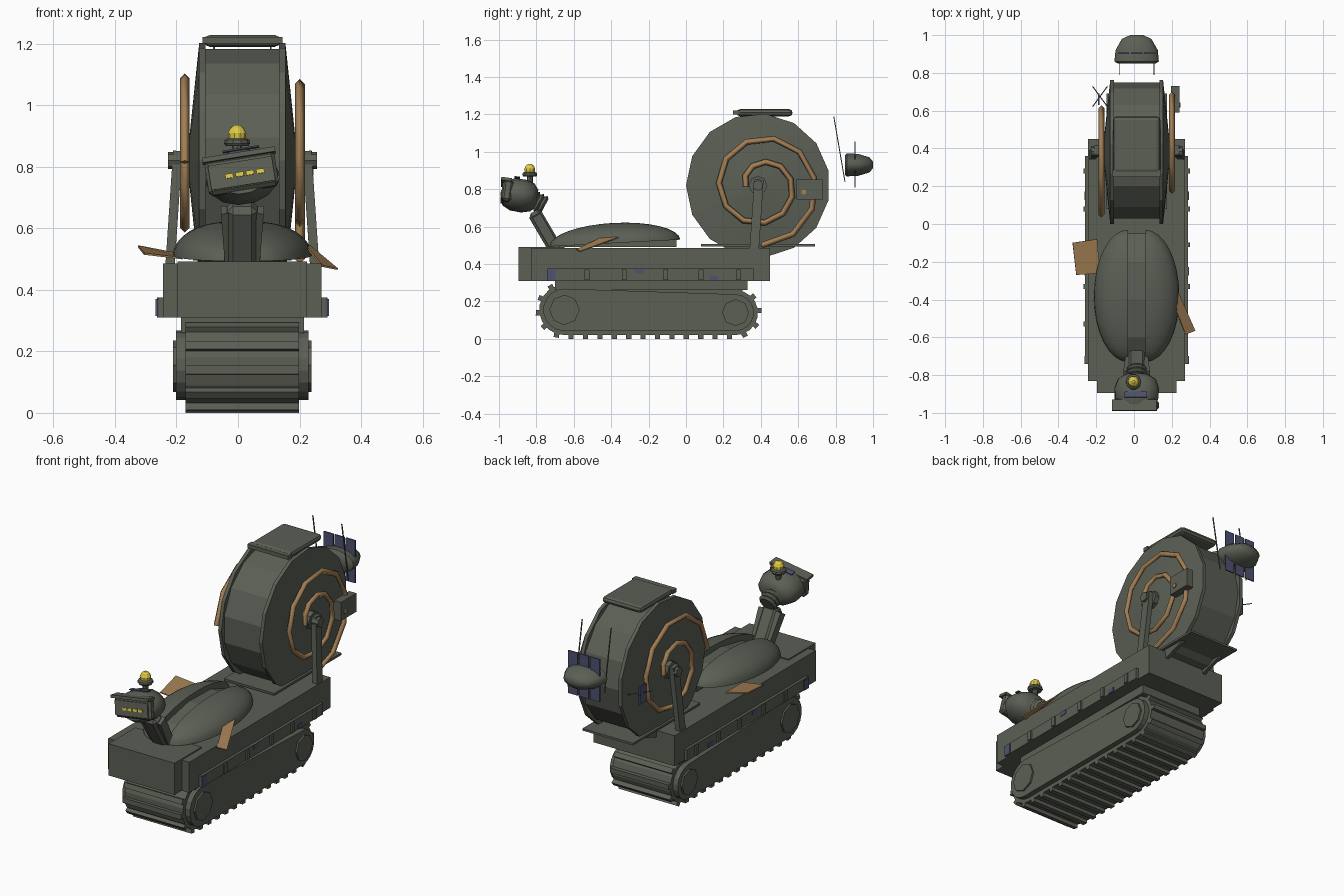
import bpy, bmesh
from math import pi, sin, cos, atan2, acos, hypot, radians
from mathutils import Vector, Matrix, Euler

if "Cube" in bpy.data.objects:
    bpy.data.objects.remove(bpy.data.objects["Cube"])


def material(name, rgb):
    m = bpy.data.materials.new(name)
    m.use_nodes = True
    m.diffuse_color = (*rgb, 1)
    m.node_tree.nodes["Principled BSDF"].inputs["Base Color"].default_value = (*rgb, 1)
    return m


HULL = material("olive grey", (0.105, 0.115, 0.09))
BROWN = material("copper brown", (0.36, 0.21, 0.09))
YELLOW = material("lamp yellow", (0.75, 0.6, 0.06))
BLUE = material("slate blue", (0.075, 0.085, 0.16))
CX = 0.014                       # centre line of the machine


def add(name, bm, mat=HULL, smooth=False):
    bmesh.ops.recalc_face_normals(bm, faces=bm.faces)
    me = bpy.data.meshes.new(name)
    bm.to_mesh(me)
    bm.free()
    me.materials.append(mat)
    ob = bpy.data.objects.new(name, me)
    bpy.context.collection.objects.link(ob)
    if smooth:
        bpy.ops.object.select_all(action="DESELECT")
        ob.select_set(True)
        bpy.context.view_layer.objects.active = ob
        bpy.ops.object.shade_smooth_by_angle(angle=radians(40))
    return ob


def bevel(ob, width, segments=1):
    mod = ob.modifiers.new("Bevel", "BEVEL")
    mod.width, mod.segments = width, segments
    return ob


def cube(bm, centre, size, rot=None):
    m = Matrix.Translation(centre) @ (rot or Matrix()) @ Matrix.Diagonal((*size, 1))
    bmesh.ops.create_cube(bm, size=1, matrix=m)


def box(name, x, y, z, mat=HULL, rot=(0, 0, 0)):
    """Box from its three (low, high) ranges."""
    bm = bmesh.new()
    cube(bm, [sum(r) / 2 for r in (x, y, z)], [r[1] - r[0] for r in (x, y, z)],
         Euler([radians(a) for a in rot]).to_matrix().to_4x4())
    return add(name, bm, mat)


def strut(name, a, b, w, d, mat=HULL):
    a, b = Vector(a), Vector(b)
    rot = Vector((0, 0, 1)).rotation_difference(b - a).to_matrix().to_4x4()
    bm = bmesh.new()
    cube(bm, (a + b) / 2, (w, d, (b - a).length), rot)
    return add(name, bm, mat)


def prism(name, pts, x0, x1, mat=HULL):
    """Side profile of (y, z) points extruded across x."""
    bm = bmesh.new()
    f = bm.faces.new([bm.verts.new((x0, y, z)) for y, z in pts])
    new = bmesh.ops.extrude_face_region(bm, geom=[f])["geom"]
    bmesh.ops.translate(bm, vec=(x1 - x0, 0, 0),
                        verts=[v for v in new if isinstance(v, bmesh.types.BMVert)])
    return add(name, bm, mat)


def lathe(name, profile, segs, origin, axis, mat=HULL, smooth=False, phase=0):
    """Profile of (along, radius) points turned about an axis."""
    rot = Vector((0, 0, 1)).rotation_difference(Vector(axis)).to_matrix()
    bm = bmesh.new()
    rings = [[bm.verts.new(Vector(origin) + rot @ Vector(
        (r * cos(2 * pi * i / segs + phase), r * sin(2 * pi * i / segs + phase), h)))
        for i in range(segs)] for h, r in profile]
    for p, q in zip(rings, rings[1:]):
        for i in range(segs):
            j = (i + 1) % segs
            bm.faces.new((p[i], p[j], q[j], q[i]))
    bm.faces.new(rings[0])
    bm.faces.new(rings[-1])
    return add(name, bm, mat, smooth)


def plate(name, pts, mat, thick=0.006):
    bm = bmesh.new()
    bm.faces.new([bm.verts.new(p) for p in pts])
    ob = add(name, bm, mat)
    ob.modifiers.new("Solid", "SOLIDIFY").thickness = thick
    return ob


# --- track unit: belt around a large front and a smaller rear wheel
WHEELS = ((-0.65, 0.155, 0.135), (0.265, 0.14, 0.12))


def belt(inset=0):
    (y1, z1, r1), (y2, z2, r2) = WHEELS
    t0 = atan2(z2 - z1, y2 - y1)
    phi = acos((r1 - r2) / hypot(y2 - y1, z2 - z1))
    pts = []
    for y, z, r, a, b in ((y1, z1, r1, t0 + phi, t0 + 2 * pi - phi), (y2, z2, r2, t0 - phi, t0 + phi)):
        for i in range(10):
            t = a + (b - a) * i / 9
            pts.append(Vector((y + (r - inset) * cos(t), z + (r - inset) * sin(t))))
    return pts


prism("track_belt", belt(), CX - 0.185, CX + 0.185)
prism("track_frame", belt(0.022), CX - 0.215, CX + 0.215)
loop, bm, walk = belt(), bmesh.new(), 0.0
for p, q in zip(loop, loop[1:] + loop[:1]):
    length, d = (q - p).length, (q - p).normalized()
    while walk < length:
        c = p + d * walk + Vector((d.y, -d.x)) * 0.008
        cube(bm, (CX, c.x, c.y), (0.37, 0.028, 0.024), Matrix.Rotation(atan2(d.y, d.x), 4, "X"))
        walk += 0.077
    walk -= length
add("track_cleats", bm)
for (y, z, r), label in zip(WHEELS, ("front", "rear")):
    lathe(label + "_hub", [(-0.225, r * 0.6), (0.225, r * 0.6)], 8, (CX, y, z), (1, 0, 0))

# --- chassis
box("under_deck", (CX - 0.2, CX + 0.2), (-0.7, 0.33), (0.26, 0.32))
box("chassis", (CX - 0.257, CX + 0.257), (-0.83, 0.45), (0.31, 0.485))
box("nose_block", (CX - 0.21, CX + 0.21), (-0.895, -0.65), (0.31, 0.492))
for s, side in ((1, "left"), (-1, "right")):
    def span(a, b):
        return sorted((CX + s * a, CX + s * b))
    box(side + "_fender", span(0.25, 0.273), (-0.74, 0.36), (0.31, 0.375))
    for i, y in enumerate((-0.53, -0.33, -0.11, 0.08, 0.28)):
        box(f"{side}_latch_{i}", span(0.26, 0.282), (y - 0.013, y + 0.013), (0.315, 0.37))
    for y, z, h in ((-0.72, 0.34, 0.06), (-0.25, 0.362, 0.025), (0.15, 0.325, 0.025)):
        box(side + "_blue_panel", span(0.27, 0.277), (y - 0.022, y + 0.022), (z - h / 2, z + h / 2), BLUE)

# --- shell: two wing cases either side of a spine
    bm = bmesh.new()
    bmesh.ops.create_uvsphere(bm, u_segments=32, v_segments=16, radius=1)
    for co, no in (((0, 0, 0), (-s, 0, 0)), ((0, 0, 0), (0, 0, -1))):
        geom = bm.verts[:] + bm.edges[:] + bm.faces[:]
        cut = bmesh.ops.bisect_plane(bm, geom=geom, plane_co=co, plane_no=no, clear_outer=True, dist=1e-5)
        bmesh.ops.holes_fill(bm, edges=[e for e in bm.edges if e.is_boundary])
    bmesh.ops.transform(bm, verts=bm.verts, matrix=Matrix.Translation((CX + s * 0.046, -0.38, 0.512))
                        @ Matrix.Rotation(radians(3), 4, "X") @ Matrix.Diagonal((0.18, 0.35, 0.108, 1)))
    add(side + "_wing_case", bm, smooth=True)

# --- drum supports
    strut(side + "_support", (CX + s * 0.235, 0.365, 0.48), (CX + s * 0.21, 0.39, 0.85), 0.03, 0.05)
    lathe(side + "_axle_cap", [(0.17, 0.05), (0.2, 0.05), (0.2, 0.028), (0.242, 0.028)], 8,
          (CX, 0.385, 0.82), (s, 0, 0))

# --- dished drum flange
    lathe(side + "_flange", [(0.12, 0.385), (0.14, 0.385), (0.174, 0.06), (0.174, 0.01)], 15,
          (CX, 0.385, 0.82), (s, 0, 0), phase=-pi / 2)

# --- spiral coil on the flange
    curve = bpy.data.curves.new(side + "_coil", "CURVE")
    curve.dimensions, curve.bevel_depth, curve.bevel_resolution = "3D", 0.016, 0
    curve.use_fill_caps = True
    turns = 1.75 if s > 0 else 1.5
    n = int(turns * 11)
    spline = curve.splines.new("POLY")
    spline.points.add(n)
    for i, pt in enumerate(spline.points):
        k = i / n
        t, r = 2 * pi * turns * k, 0.085 + 0.23 * k ** 0.85
        pt.co = (CX + s * 0.187, 0.385 - s * r * cos(t) + 0.02 * s, 0.815 + r * sin(t), 1)
    curve.materials.append(BROWN)
    bpy.context.collection.objects.link(bpy.data.objects.new(side + "_coil", curve))

prism("shell_spine", [(-0.7, 0.49), (-0.6, 0.55), (-0.4, 0.59), (-0.2, 0.585), (-0.05, 0.53), (-0.05, 0.49)],
      CX - 0.046, CX + 0.046)
plate("right_flap", [(-0.325, -0.1, 0.545), (-0.195, -0.08, 0.52), (-0.18, -0.26, 0.505),
                     (-0.305, -0.27, 0.52)], BROWN)
plate("left_flap", [(0.235, -0.36, 0.545), (0.325, -0.565, 0.47), (0.275, -0.585, 0.48),
                    (0.225, -0.46, 0.54)], BROWN)

# --- drum
lathe("drum", [(-0.13, 0.365), (0.13, 0.365)], 15, (CX, 0.385, 0.82), (1, 0, 0), phase=pi / 2)
box("drum_base_plate", (CX - 0.16, CX + 0.16), (0.08, 0.69), (0.495, 0.507))
bevel(box("drum_cap", (CX - 0.125, CX + 0.125), (0.27, 0.57), (1.19, 1.228)), 0.03, 2)
box("drum_cap_bar", (CX - 0.13, CX + 0.13), (0.25, 0.285), (1.2, 1.222))
box("left_control_box", (0.195, 0.24), (0.59, 0.73), (0.745, 0.852))
lathe("control_knob", [(0, 0.014), (0.006, 0.014)], 8, (0.24, 0.63, 0.785), (1, 0, 0), BROWN)
box("right_sensor_panel", (-0.19, -0.182), (0.63, 0.69), (0.74, 0.84), BLUE)
for s in (1, -1):
    strut("right_whisker", (-0.18 - 0.04 * s, 0.62, 0.8), (-0.18 + 0.04 * s, 0.73, 0.8), 0.004, 0.004)

# --- satellite pod behind the drum
pod = lathe("pod", [(0, 0.09), (0.01, 0.105), (0.07, 0.1), (0.13, 0.07), (0.15, 0.03)], 14,
            (0, 0, 0), (0, 1, 0), smooth=True)
pod.scale, pod.location = (1.12, 1, 0.6), (CX, 0.85, 0.93)
for i in (-1, 0, 1):
    x = CX + i * 0.07
    box("pod_solar_panel", (x - 0.03, x + 0.03), (0.9, 0.907), (0.81, 1.055), BLUE)
for s in (1, -1):
    strut("pod_antenna", (CX + s * 0.092, 0.85, 0.84), (CX + s * 0.092, 0.79, 1.19), 0.005, 0.005)

# --- neck
bevel(strut("neck", (CX, -0.68, 0.45), (CX, -0.815, 0.68), 0.1, 0.075), 0.02)
for s in (1, -1):
    strut("neck_cheek", (CX + s * 0.04, -0.69, 0.47), (CX + s * 0.055, -0.8, 0.66), 0.03, 0.05)
ridges = [(i * 0.012, 0.055 if i % 2 else 0.042) for i in range(9)]
lathe("neck_bellows", ridges, 12, (CX, -0.755, 0.71), (0, -0.85, 0.45))

# --- head, rolled slightly to one side
ROLL = Matrix.Translation((CX, -0.88, 0.765)) @ Matrix.Rotation(radians(-9), 4, "Y") \
    @ Matrix.Rotation(radians(-8), 4, "X")


def on_head(ob):
    ob.matrix_world = ROLL
    return ob


skull = lathe("head", [(-0.085, 0.05), (-0.06, 0.085), (-0.01, 0.1), (0.05, 0.097), (0.09, 0.075)], 14,
              (0, 0, 0), (0, -1, 0), smooth=True)
skull.matrix_world = ROLL @ Matrix.Diagonal((1.2, 1, 0.88, 1))
bevel(on_head(box("face_block", (-0.115, 0.115), (-0.1, -0.05), (-0.055, 0.06))), 0.012)
on_head(box("face_brow", (-0.12, 0.12), (-0.118, -0.06), (0.052, 0.068)))
on_head(box("face_screen", (-0.105, 0.105), (-0.106, -0.09), (-0.04, 0.04)))
for x in (-0.042, -0.008, 0.026, 0.06):
    on_head(box("screen_mark", (x - 0.012, x + 0.014), (-0.111, -0.105), (-0.01, 0.004), YELLOW))
on_head(box("head_blue_strip", (-0.05, 0.07), (-0.05, -0.02), (0.085, 0.09), BLUE))

# --- beacon
lathe("beacon_stem", [(0, 0.016), (0.05, 0.016)], 8, (-0.003, -0.835, 0.83), (0, 0, 1))
lathe("beacon_collar", [(0, 0.036), (0.008, 0.042), (0.02, 0.04), (0.025, 0.03)], 10,
      (-0.003, -0.835, 0.867), (0, 0, 1))
lathe("beacon_lamp", [(0, 0.028), (0.02, 0.03), (0.036, 0.022), (0.046, 0.008)], 10,
      (-0.003, -0.835, 0.89), (0, 0, 1), YELLOW)
